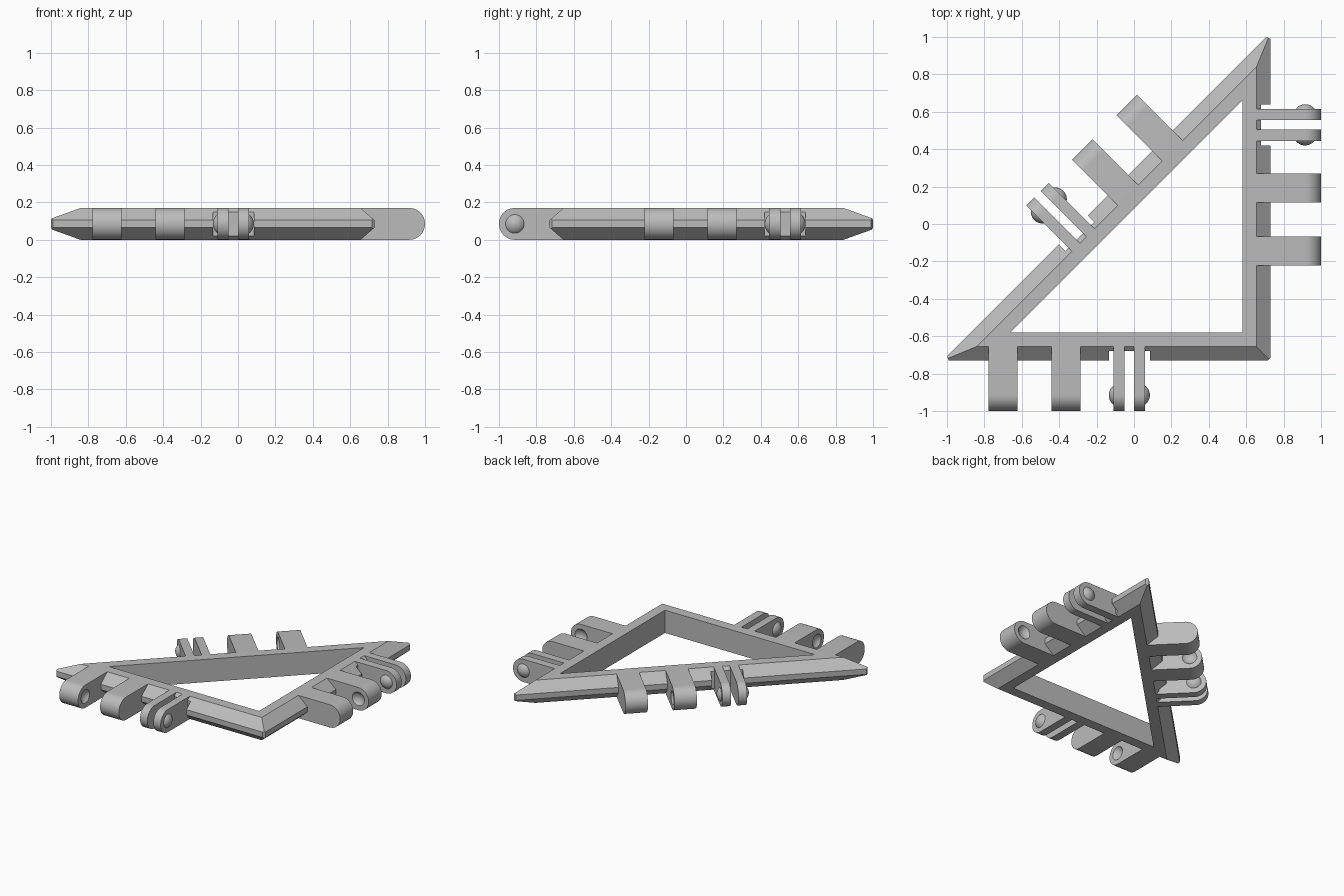
import bpy, bmesh, math
from mathutils import Matrix, Vector

if "Cube" in bpy.data.objects:
    bpy.data.objects.remove(bpy.data.objects["Cube"])

H = 0.17                 # thickness of the whole piece
R = H / 2                # radius of the rounded hinge ends
CHAMFER, INSET = 0.075, 0.15
LUG, REACH = 0.155, 0.27
DOME, RISE = 0.05, 0.025

grey = bpy.data.materials.new("plastic_grey")
grey.use_nodes = True
grey.diffuse_color = (0.5, 0.5, 0.5, 1)
grey.node_tree.nodes["Principled BSDF"].inputs["Base Color"].default_value = (0.5, 0.5, 0.5, 1)


def make(name, bm, matrix=Matrix()):
    bmesh.ops.recalc_face_normals(bm, faces=bm.faces)
    mesh = bpy.data.meshes.new(name)
    bm.to_mesh(mesh)
    bm.free()
    mesh.transform(matrix)
    mesh.materials.append(grey)
    obj = bpy.data.objects.new(name, mesh)
    bpy.context.collection.objects.link(obj)
    return obj


def select(obj):
    bpy.ops.object.select_all(action='DESELECT')
    obj.select_set(True)
    bpy.context.view_layer.objects.active = obj


def cut(obj, cutter):
    select(obj)
    mod = obj.modifiers.new("cut", 'BOOLEAN')
    mod.operation, mod.solver, mod.object = 'DIFFERENCE', 'EXACT', cutter
    bpy.ops.object.modifier_apply(modifier=mod.name)
    bpy.data.objects.remove(cutter)


def smooth(obj):
    select(obj)
    bpy.ops.object.shade_smooth_by_angle(angle=math.radians(30))


def triangle(inset, z):
    """Corners of the right triangle, moved inward by inset."""
    leg = 0.73 - inset
    rise = (0.207 - inset) * math.sqrt(2)
    return [Vector((-leg - rise, -leg, z)), Vector((leg, -leg, z)), Vector((leg, leg + rise, z))]


def box(name, lo, hi, matrix):
    bm = bmesh.new()
    bmesh.ops.create_cube(bm, size=1)
    for v in bm.verts:
        v.co = [lo[i] if v.co[i] < 0 else hi[i] for i in range(3)]
    return make(name, bm, matrix)


# Frame: chamfered triangle with blunted corners and an open middle
bm = bmesh.new()
for inset, z in ((CHAMFER, 0), (0, R - 0.02), (0, R + 0.02), (CHAMFER, H)):
    for p in triangle(inset, z):
        bm.verts.new(p)
bmesh.ops.convex_hull(bm, input=bm.verts)
for angle, dist in ((202.5, 1.194), (67.5, 1.194), (-45, 1.022)):
    n = Vector((math.cos(math.radians(angle)), math.sin(math.radians(angle)), 0))
    bmesh.ops.bisect_plane(bm, geom=bm.verts[:] + bm.edges[:] + bm.faces[:],
                           plane_co=n * dist, plane_no=n, clear_outer=True)
    bmesh.ops.holes_fill(bm, edges=[e for e in bm.edges if e.is_boundary])
bmesh.ops.dissolve_limit(bm, angle_limit=0.01, verts=bm.verts, edges=bm.edges)
frame = make("frame", bm)

bm = bmesh.new()
low = bm.faces.new([bm.verts.new(p) for p in triangle(INSET, -0.1)])
ext = bmesh.ops.extrude_face_region(bm, geom=[low])
bmesh.ops.translate(bm, vec=(0, 0, 0.4), verts=[v for v in ext['geom'] if isinstance(v, bmesh.types.BMVert)])
cut(frame, make("opening_cutter", bm))


def tongue(name, centre, width, edge, matrix):
    """Hinge tongue with a rounded end, pointing outward along local -y."""
    back, axis = -(edge - CHAMFER), -(edge + REACH - R)
    pts = [(back, H), (back, 0)]
    for i in range(25):
        a = math.pi * i / 24
        pts.append((axis - R * math.sin(a), R - R * math.cos(a)))
    bm = bmesh.new()
    side = bm.faces.new([bm.verts.new((centre - width / 2, y, z)) for y, z in pts])
    ext = bmesh.ops.extrude_face_region(bm, geom=[side])
    bmesh.ops.translate(bm, vec=(width, 0, 0), verts=[v for v in ext['geom'] if isinstance(v, bmesh.types.BMVert)])
    return make(name, bm, matrix)


def ball(name, face_x, sign, edge, matrix, cap):
    """Ball whose cap rises from the plane x = face_x towards sign."""
    rad = (DOME ** 2 + RISE ** 2) / (2 * RISE)
    centre = Vector((face_x - sign * (rad - RISE), -(edge + REACH - R), R))
    bm = bmesh.new()
    bmesh.ops.create_uvsphere(bm, u_segments=32, v_segments=24, radius=rad,
                              matrix=Matrix.Translation(centre) @ Matrix.Rotation(math.pi / 2, 4, 'Y'))
    if cap:
        bmesh.ops.bisect_plane(bm, geom=bm.verts[:] + bm.edges[:] + bm.faces[:],
                               plane_co=(face_x - sign * 0.002, 0, 0), plane_no=(sign, 0, 0), clear_inner=True)
    return make(name, bm, matrix)


# Hinges: two socketed lugs and a forked clip on each side
for side, angle, edge, first in (("front", 0, 0.73, -0.70), ("left", 90, 0.73, -0.145), ("slanted", 225, 0.207, -0.423)):
    m = Matrix.Rotation(math.radians(angle), 4, 'Z')
    for k, sign in ((0, 1), (1, -1)):
        c = first + 0.337 * k
        lug = tongue(f"{side}_lug_{k + 1}", c, LUG, edge, m)
        cut(lug, ball("socket_cutter", c + sign * LUG / 2, -sign, edge, m, False))
        smooth(lug)
    c = first + 0.675
    cut(frame, box("notch_cutter", (c - 0.11, -edge - 0.1, -0.1), (c + 0.11, -edge + 0.05, 0.3), m))
    for k, sign in ((1, -1), (2, 1)):
        smooth(tongue(f"{side}_clip_arm_{k}", c + sign * 0.055, 0.06, edge, m))
        smooth(ball(f"{side}_clip_stud_{k}", c + sign * 0.085, sign, edge, m, True))
